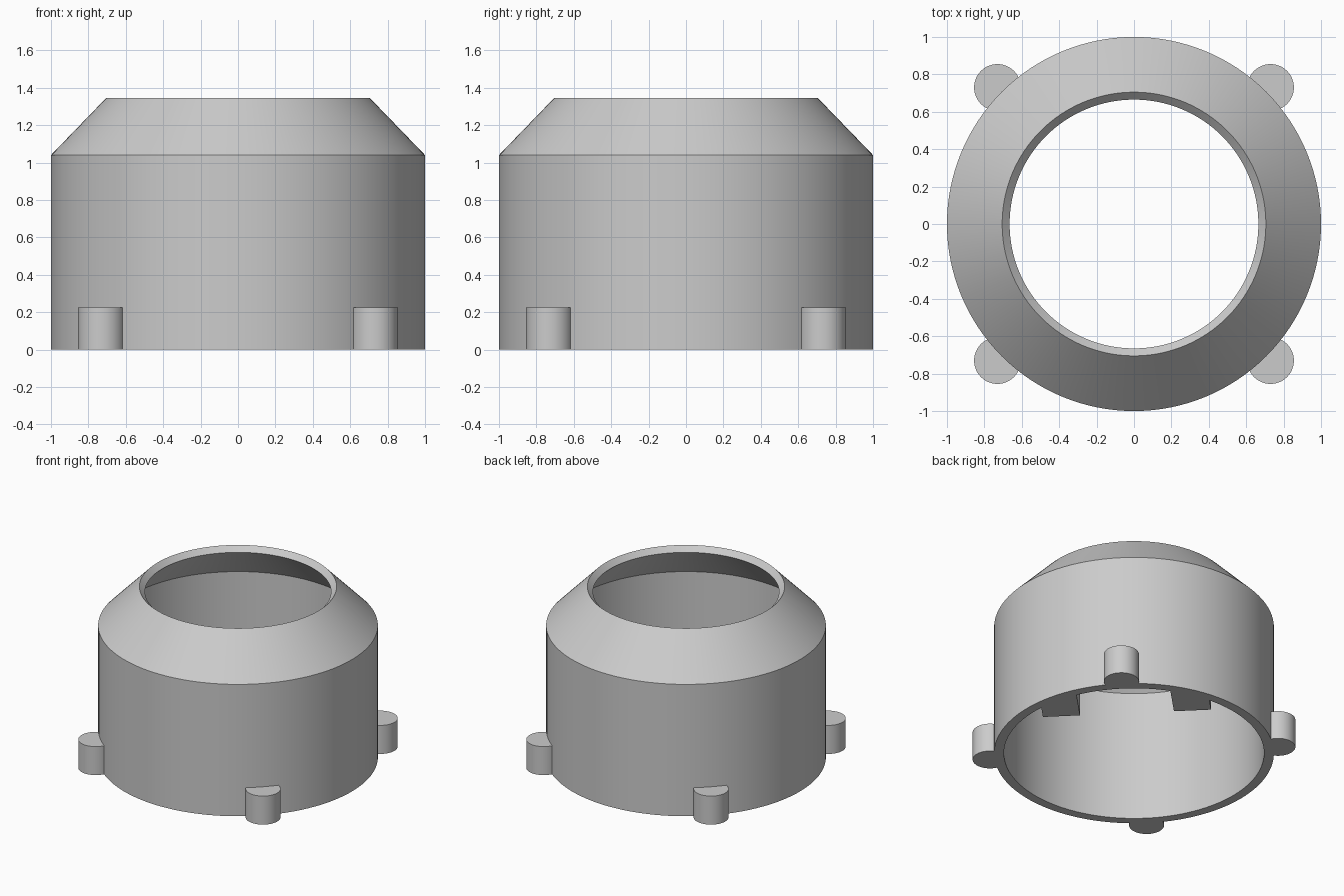
import bpy, bmesh, math
from mathutils import Matrix

if "Cube" in bpy.data.objects:
    bpy.data.objects.remove(bpy.data.objects["Cube"])

grey = bpy.data.materials.new("plain grey")
grey.diffuse_color = (0.6, 0.6, 0.6, 1)
grey.use_nodes = True
grey.node_tree.nodes["Principled BSDF"].inputs["Base Color"].default_value = grey.diffuse_color


def finish(name, bm, smooth=True):
    bmesh.ops.recalc_face_normals(bm, faces=bm.faces[:])
    mesh = bpy.data.meshes.new(name)
    bm.to_mesh(mesh)
    bm.free()
    mesh.materials.append(grey)
    ob = bpy.data.objects.new(name, mesh)
    bpy.context.collection.objects.link(ob)
    if smooth:
        bpy.ops.object.select_all(action='DESELECT')
        bpy.context.view_layer.objects.active = ob
        ob.select_set(True)
        bpy.ops.object.shade_smooth_by_angle(angle=math.radians(25))
    return ob


def lathe(name, profile, steps=128):
    bm = bmesh.new()
    rings = []
    for i in range(steps):
        a = 2 * math.pi * i / steps
        rings.append([bm.verts.new((r * math.cos(a), r * math.sin(a), z)) for r, z in profile])
    n = len(profile)
    for i in range(steps):
        a, b = rings[i], rings[(i + 1) % steps]
        for j in range(n):
            k = (j + 1) % n
            bm.faces.new((a[j], b[j], b[k], a[k]))
    return finish(name, bm)


def prism(name, outline, height, smooth):
    bm = bmesh.new()
    low = [bm.verts.new((x, y, 0)) for x, y in outline]
    high = [bm.verts.new((x, y, height)) for x, y in outline]
    n = len(outline)
    bm.faces.new(low)
    bm.faces.new(high)
    for i in range(n):
        k = (i + 1) % n
        bm.faces.new((low[i], low[k], high[k], high[i]))
    return finish(name, bm, smooth)


# Hollow collar: straight wall, sloped shoulder and bevelled mouth
lathe("collar", [(1, 0), (1, 1.04), (0.705, 1.345), (0.665, 1.305), (0.93, 1.03), (0.93, 0)])

# Four round lugs outside the base, trimmed where they meet the inner wall
LUG, LUG_R, LUG_H, TRIM = 0.73, 0.125, 0.225, 0.95
for i in range(4):
    a0 = math.pi / 4 + i * math.pi / 2
    outline = []
    for k in range(48):
        a = a0 + 2 * math.pi * k / 48
        x = LUG * math.sqrt(2) * math.cos(a0) + LUG_R * math.cos(a)
        y = LUG * math.sqrt(2) * math.sin(a0) + LUG_R * math.sin(a)
        s = max(1, TRIM / math.hypot(x, y))
        outline.append((x * s, y * s))
    prism(f"lug_{i + 1}", outline, LUG_H, True)

# Two inner stops at the base, mirrored across the diagonal
c = math.sqrt(0.5)
for side, label in ((1, "left"), (-1, "right")):
    outline = [(0.575, 0.337), (0.9, 0.337), (0.75, 0.603), (0.575, 0.603)]
    pts = [((u - side * v) * c, (u + side * v) * c) for u, v in outline]
    prism(f"inner_stop_{label}", pts, LUG_H, False)
